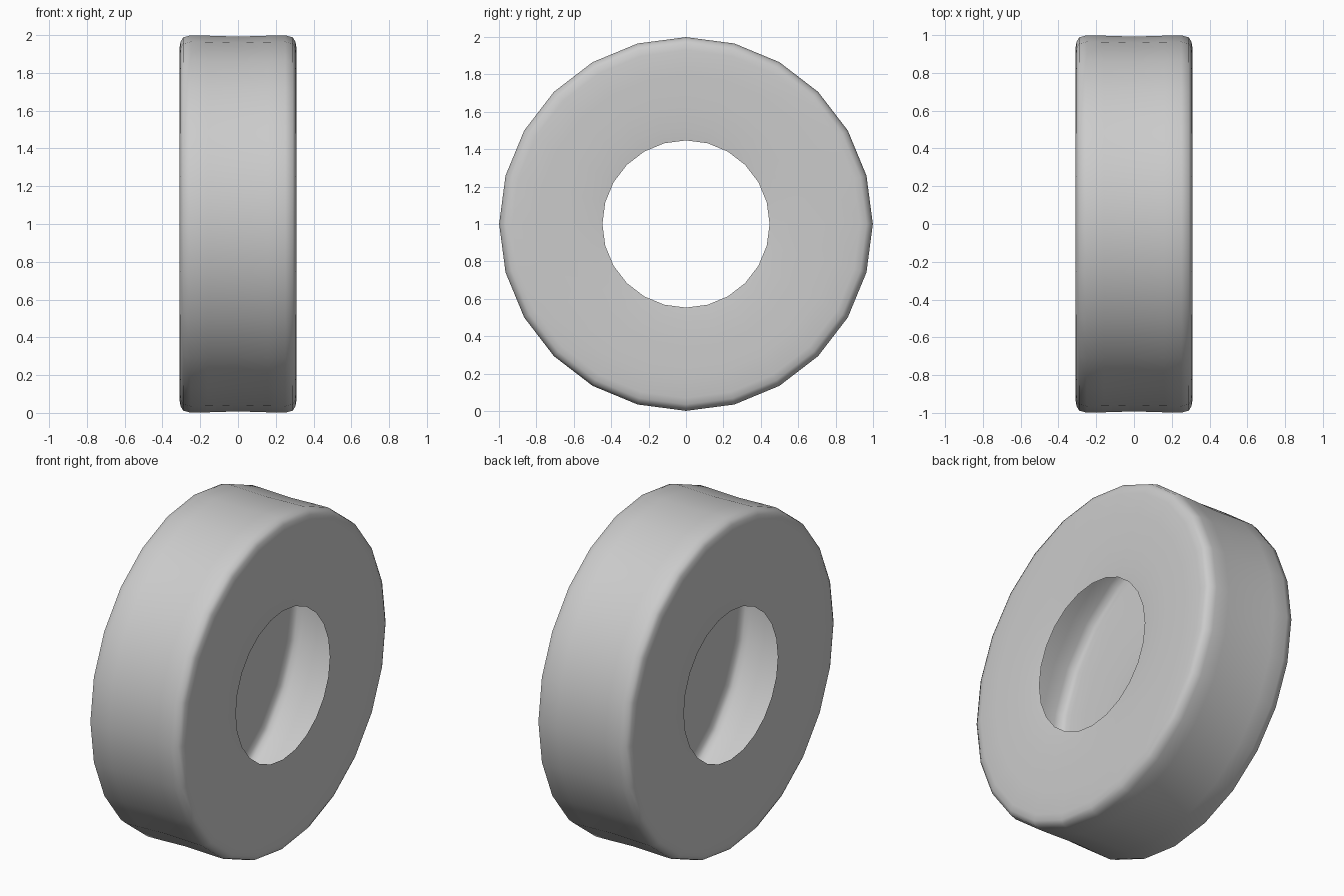
import bpy, bmesh
from math import sin, cos, pi

if "Cube" in bpy.data.objects:
    bpy.data.objects.remove(bpy.data.objects["Cube"])

SIDES = 24
# half cross-section of the hollow tyre: (x, radius), from the bead to the tread centre
half = [(0.298, 0.447), (0.306, 0.52), (0.31, 0.65), (0.311, 0.80), (0.31, 0.93),
        (0.304, 0.965), (0.29, 0.988), (0.25, 0.999), (0.16, 0.997), (0.0, 0.992)]
profile = half + [(-x, r) for x, r in reversed(half[:-1])]

# revolve the cross-section around the x axle
bm = bmesh.new()
rings = []
for i in range(SIDES):
    a = 2 * pi * i / SIDES
    rings.append([bm.verts.new((x, r * sin(a), 1 + r * cos(a))) for x, r in profile])
for i in range(SIDES):
    p, q = rings[i], rings[(i + 1) % SIDES]
    for j in range(len(profile) - 1):
        bm.faces.new((p[j], p[j + 1], q[j + 1], q[j]))
bmesh.ops.recalc_face_normals(bm, faces=bm.faces)

# open shell: make the tread face outward
bm.normal_update()
f = max(bm.faces, key=lambda f: f.calc_center_median().z)
if f.normal.z < 0:
    bmesh.ops.reverse_faces(bm, faces=bm.faces)
for f in bm.faces:
    f.smooth = True

mesh = bpy.data.meshes.new("tyre")
bm.to_mesh(mesh)
bm.free()
bpy.context.collection.objects.link(bpy.data.objects.new("tyre", mesh))
